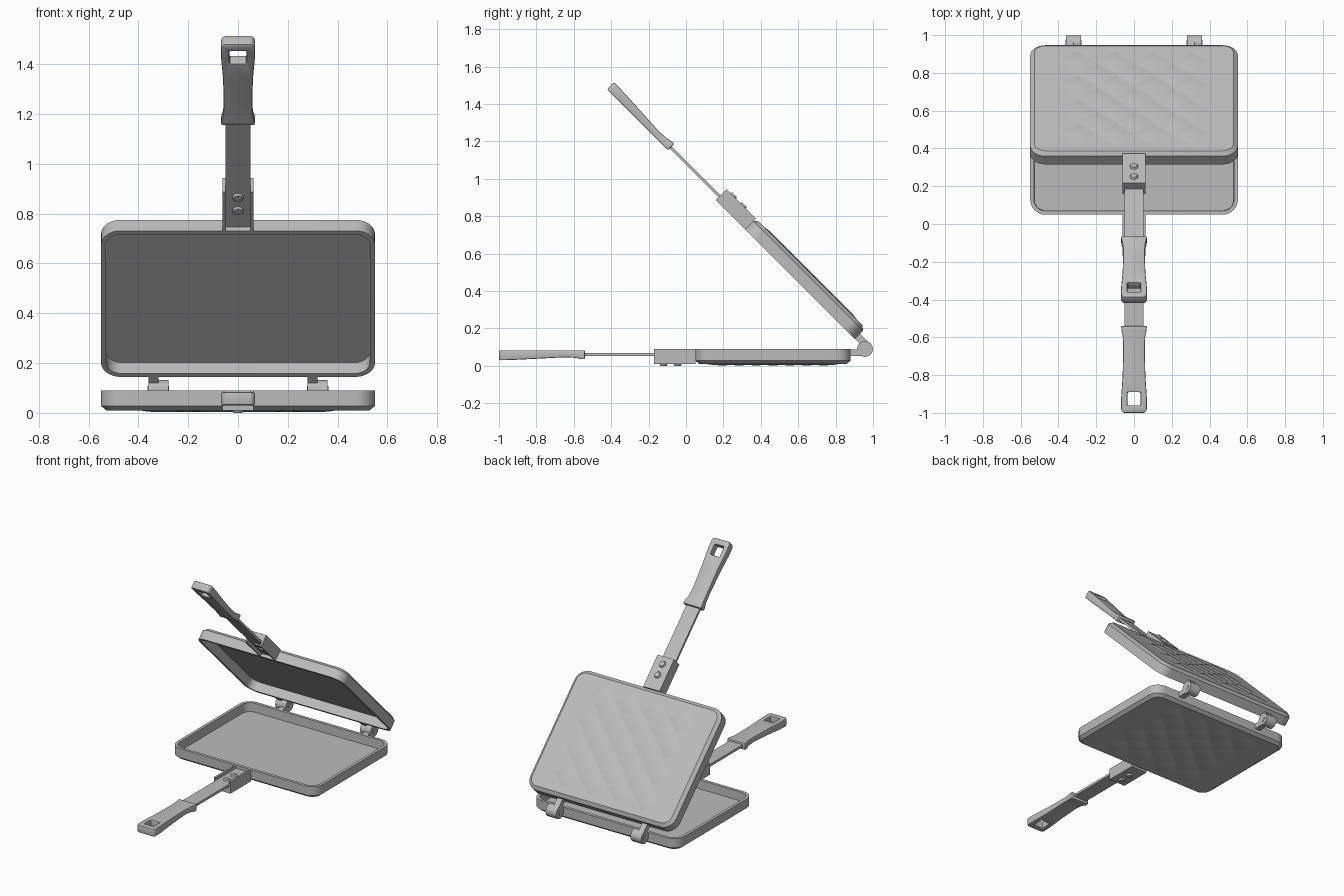
import bpy, bmesh, math
from mathutils import Matrix, Vector

cube = bpy.data.objects.get("Cube")
if cube:
    bpy.data.objects.remove(cube, do_unlink=True)

metal = bpy.data.materials.new("grey_metal")
GREY = (0.5, 0.5, 0.5, 1)
metal.use_nodes = True
metal.diffuse_color = GREY
metal.node_tree.nodes["Principled BSDF"].inputs["Base Color"].default_value = GREY

HINGE = Vector((0, 0.957, 0.09))
parts = []


def finish(name, bm, bevel=0):
    bmesh.ops.recalc_face_normals(bm, faces=bm.faces)
    mesh = bpy.data.meshes.new("lower_" + name)
    bm.to_mesh(mesh)
    bm.free()
    mesh.materials.append(metal)
    obj = bpy.data.objects.new("lower_" + name, mesh)
    bpy.context.collection.objects.link(obj)
    if bevel:
        mod = obj.modifiers.new("bevel", 'BEVEL')
        mod.width, mod.segments, mod.limit_method = bevel, 2, 'ANGLE'
    parts.append(obj)
    return obj


def loft(bm, rings):
    """Skin a list of point rings and cap both ends."""
    loops = [[bm.verts.new(p) for p in ring] for ring in rings]
    for a, b in zip(loops, loops[1:]):
        for i in range(len(a)):
            j = (i + 1) % len(a)
            bm.faces.new((a[i], a[j], b[j], b[i]))
    bm.faces.new(loops[0])
    bm.faces.new(loops[-1])


def box(bm, x0, x1, y0, y1, z0, z1):
    loft(bm, [[(x0, y0, z), (x1, y0, z), (x1, y1, z), (x0, y1, z)] for z in (z0, z1)])


def cylinder(bm, center, radius, depth, axis, radius2=None):
    turn = Matrix.Rotation(math.pi / 2, 4, 'Y') if axis == 'X' else Matrix()
    bmesh.ops.create_cone(bm, cap_ends=True, segments=24, radius1=radius,
                          radius2=radius if radius2 is None else radius2,
                          depth=depth, matrix=Matrix.Translation(center) @ turn)


def rounded_rect(inset, z, hx=0.55, hy=0.415, cy=0.465, r=0.08, steps=8):
    ring = []
    for quarter, (sx, sy) in enumerate([(1, 1), (-1, 1), (-1, -1), (1, -1)]):
        for k in range(steps + 1):
            a = (quarter + k / steps) * math.pi / 2
            ring.append((sx * (hx - r) + (r - inset) * math.cos(a),
                         cy + sy * (hy - r) + (r - inset) * math.sin(a), z))
    return ring


# Hollow pan with chamfered outer base
bm = bmesh.new()
loft(bm, [rounded_rect(i, z) for i, z in
          [(0.022, 0.01), (0, 0.028), (0, 0.09), (0.02, 0.09), (0.022, 0.03)]])
finish("pan", bm)

# Quilted diamonds on the outer base
bm = bmesh.new()
DX, DY = 0.1, 0.09
for i in range(-3, 4):
    for j in range(-3, 4):
        if (i + j) % 2:
            continue
        cx, cy = i * DX, 0.465 + j * DY
        loft(bm, [[(cx + s * DX, cy, z), (cx, cy + s * DY, z),
                   (cx - s * DX, cy, z), (cx, cy - s * DY, z)]
                  for s, z in ((0.97, 0.0105), (0.6, 0.005), (0.2, 0.003))])
finish("quilted_base", bm)

# Socket: U-shaped channel holding the bar
bm = bmesh.new()
channel = [(-0.062, 0.01), (0.062, 0.01), (0.062, 0.09), (0.05, 0.09),
           (0.05, 0.055), (-0.05, 0.055), (-0.05, 0.09), (-0.062, 0.09)]
loft(bm, [[(x, y, z) for x, z in channel] for y in (-0.17, 0.052)])
finish("handle_socket", bm)

# Flat bar from socket to grip
bm = bmesh.new()
box(bm, -0.05, 0.05, -0.6, 0.052, 0.054, 0.07)
finish("handle_bar", bm)

# Rivet heads on both sides of the socket
bm = bmesh.new()
for y in (-0.12, -0.045):
    cylinder(bm, (0, y, 0.0055), 0.017, 0.011, 'Z', 0.023)
    cylinder(bm, (0, y, 0.074), 0.023, 0.01, 'Z', 0.017)
finish("rivets", bm)

# Waisted grip: y, half width, underside height
bm = bmesh.new()
stations = [(-1.0, 0.055, 0.032), (-0.985, 0.068, 0.03), (-0.92, 0.068, 0.032),
            (-0.8, 0.06, 0.038), (-0.65, 0.057, 0.046), (-0.59, 0.06, 0.043),
            (-0.56, 0.067, 0.036), (-0.54, 0.068, 0.036)]
loft(bm, [[(-w, y, z), (w, y, z), (w, y, 0.083), (-w, y, 0.083)] for y, w, z in stations])
grip = finish("handle_grip", bm)

# Hanging hole cut through the grip
bm = bmesh.new()
box(bm, -0.034, 0.034, -0.96, -0.89, -0.1, 0.2)
cutter = finish("hole_cutter", bm)
parts.remove(cutter)
cutter.hide_render = True
cutter.hide_set(True)
cut = grip.modifiers.new("hole", 'BOOLEAN')
cut.operation, cut.object, cut.solver = 'DIFFERENCE', cutter, 'EXACT'
bevel = grip.modifiers.new("bevel", 'BEVEL')
bevel.width, bevel.segments, bevel.limit_method = 0.006, 2, 'ANGLE'
bpy.context.view_layer.update()
cut_mesh = bpy.data.meshes.new_from_object(
    grip.evaluated_get(bpy.context.evaluated_depsgraph_get()))
grip.modifiers.clear()
grip.data = cut_mesh
bpy.data.objects.remove(cutter, do_unlink=True)

# Hinge arms and knuckles, interlocking with the other half
bm = bmesh.new()
for x in (-0.30, 0.34):
    box(bm, x - 0.02, x + 0.02, 0.87, 0.957, 0.052, 0.088)
    cylinder(bm, (x, HINGE.y, HINGE.z), 0.042, 0.04, 'X')
finish("hinge_knuckles", bm)

# Smooth shading with sharp edges kept
bpy.ops.object.select_all(action='DESELECT')
for obj in parts:
    obj.select_set(True)
bpy.context.view_layer.objects.active = parts[0]
bpy.ops.object.shade_smooth_by_angle(angle=math.radians(30))

# Upper half: the same parts flipped over and swung open on the hinge
swing = (Matrix.Translation(HINGE) @ Matrix.Rotation(math.radians(-45), 4, 'X')
         @ Matrix.Rotation(math.pi, 4, 'Y') @ Matrix.Translation(-HINGE))
for obj in list(parts):
    twin = obj.copy()
    twin.name = obj.name.replace("lower", "upper")
    twin.matrix_world = swing
    bpy.context.collection.objects.link(twin)

# Hinge pins through both halves
for side, x in (("right", -0.32), ("left", 0.32)):
    bm = bmesh.new()
    cylinder(bm, (x, HINGE.y, HINGE.z), 0.018, 0.086, 'X')
    pin = finish("pin", bm)
    pin.name = side + "_hinge_pin"
